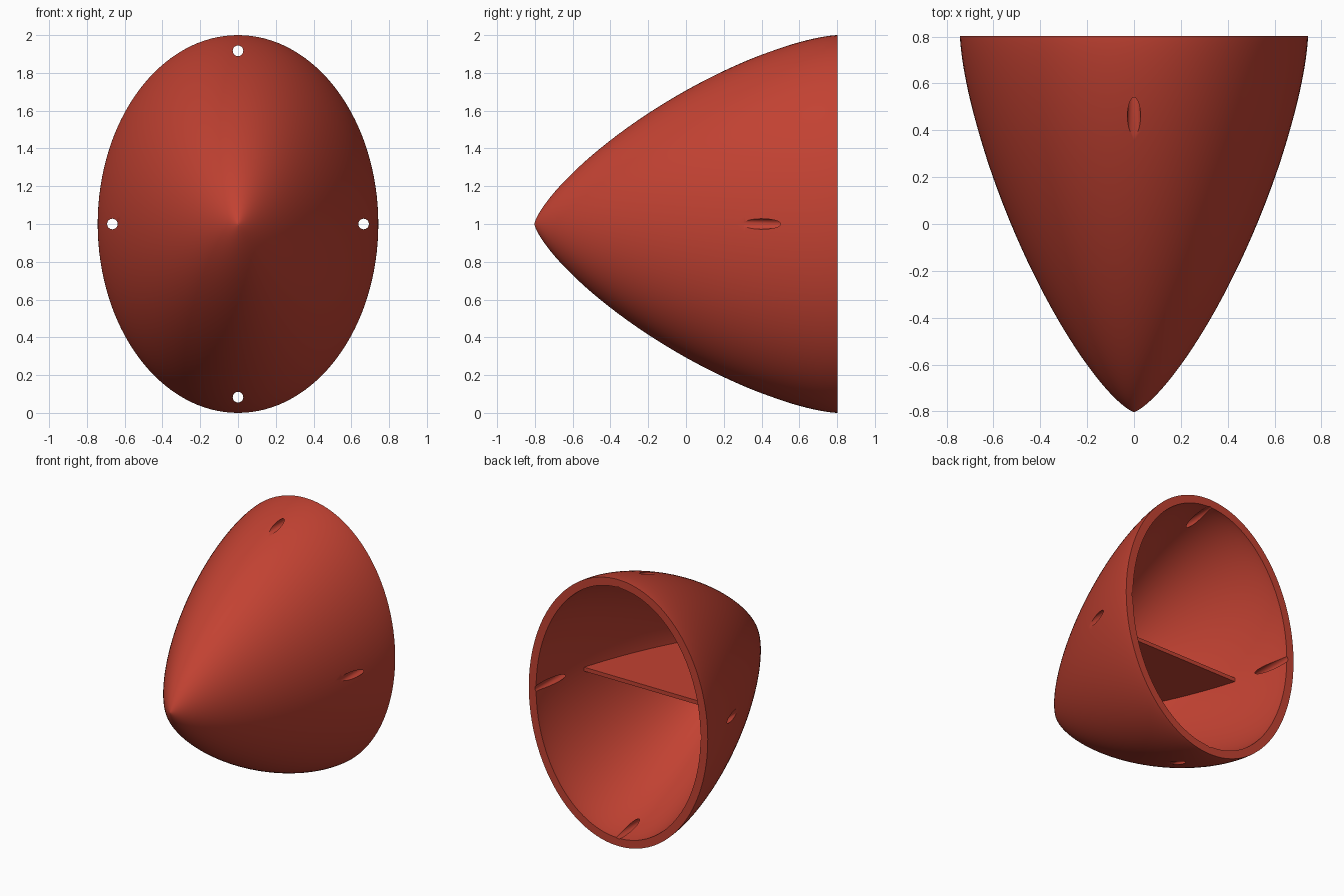
import bpy, bmesh, math

cube = bpy.data.objects.get("Cube")
if cube:
    bpy.data.objects.remove(cube, do_unlink=True)

BASE_Y, LENGTH = 0.803, 1.606      # open end and overall length
RX, RZ, WALL = 0.743, 1.0, 0.06    # base radii and wall thickness
NOSE_WALL = 0.10                   # extra material at the tip
SIDES, RINGS = 128, 48

red = bpy.data.materials.new("brick red")
red.use_nodes = True
colour = (0.54, 0.054, 0.032, 1)
red.diffuse_color = colour
red.node_tree.nodes["Principled BSDF"].inputs["Base Color"].default_value = colour


def ogive(theta, inset):
    """y position, x radius and z radius of the nose curve; inset 0 = outside, 1 = inside."""
    length = LENGTH - NOSE_WALL * inset
    y = BASE_Y - length * (1 + math.cos(theta)) / 2
    k = math.sqrt(max(0, theta - math.sin(2 * theta) / 2) / math.pi)
    return y, k * (RX - WALL * inset), k * (RZ - WALL * inset)


def make_object(name, bm):
    bmesh.ops.recalc_face_normals(bm, faces=bm.faces[:])
    mesh = bpy.data.meshes.new(name)
    bm.to_mesh(mesh)
    bm.free()
    mesh.materials.append(red)
    obj = bpy.data.objects.new(name, mesh)
    bpy.context.collection.objects.link(obj)
    return obj


def activate(obj):
    bpy.ops.object.select_all(action='DESELECT')
    obj.select_set(True)
    bpy.context.view_layer.objects.active = obj


# Hollow elliptical nose shell: outer skin and inner skin joined by a flat rim
bm = bmesh.new()
rims = []
for inset in (0, 1):
    prev = None
    tip = bm.verts.new((0, ogive(0, inset)[0], 1))
    for i in range(1, RINGS + 1):
        y, rx, rz = ogive(math.pi * i / RINGS, inset)
        angles = [math.tau * j / SIDES for j in range(SIDES)]
        ring = [bm.verts.new((rx * math.cos(a), y, 1 + rz * math.sin(a))) for a in angles]
        for j in range(SIDES):
            n = (j + 1) % SIDES
            if prev:
                bm.faces.new((prev[j], prev[n], ring[n], ring[j]))
            else:
                bm.faces.new((tip, ring[n], ring[j]))
        prev = ring
    rims.append(prev)
outer, inner = rims
for j in range(SIDES):
    n = (j + 1) % SIDES
    bm.faces.new((outer[j], outer[n], inner[n], inner[j]))
shell = make_object("nose_shell", bm)

# Four lengthwise bolt holes drilled through the wall
bm = bmesh.new()
for x, z in ((0.665, 0), (-0.665, 0), (0, 0.917), (0, -0.917)):
    hole = bmesh.ops.create_cone(bm, cap_ends=True, segments=32, radius1=0.028,
                                 radius2=0.028, depth=2.5)["verts"]
    for v in hole:
        cx, cy, cz = v.co
        v.co = (x + cx, cz, 1 + z + cy)
drill = make_object("hole_cutter", bm)
drill.hide_render = True
cut = shell.modifiers.new("bolt_holes", 'BOOLEAN')
cut.operation = 'DIFFERENCE'
cut.solver = 'EXACT'
cut.object = drill
activate(shell)
bpy.ops.object.modifier_apply(modifier=cut.name)
bpy.data.objects.remove(drill, do_unlink=True)
bpy.ops.object.shade_smooth_by_angle(angle=math.radians(30))

# Horizontal shelf across the inside, its edges sunk into the wall
SHELF_Y, SHELF_T = 0.36, 0.03
theta_end = math.acos(2 * (BASE_Y - SHELF_Y) / (LENGTH - NOSE_WALL / 2) - 1)
half = [ogive(theta_end * i / 24, 0.5)[:2] for i in range(25)]
outline = [(x, y) for y, x in half] + [(-x, y) for y, x in reversed(half[1:])]
bm = bmesh.new()
face = bm.faces.new([bm.verts.new((x, y, 1 - SHELF_T / 2)) for x, y in outline])
top = bmesh.ops.extrude_face_region(bm, geom=[face])["geom"]
bmesh.ops.translate(bm, vec=(0, 0, SHELF_T),
                    verts=[g for g in top if isinstance(g, bmesh.types.BMVert)])
make_object("inner_shelf", bm)
